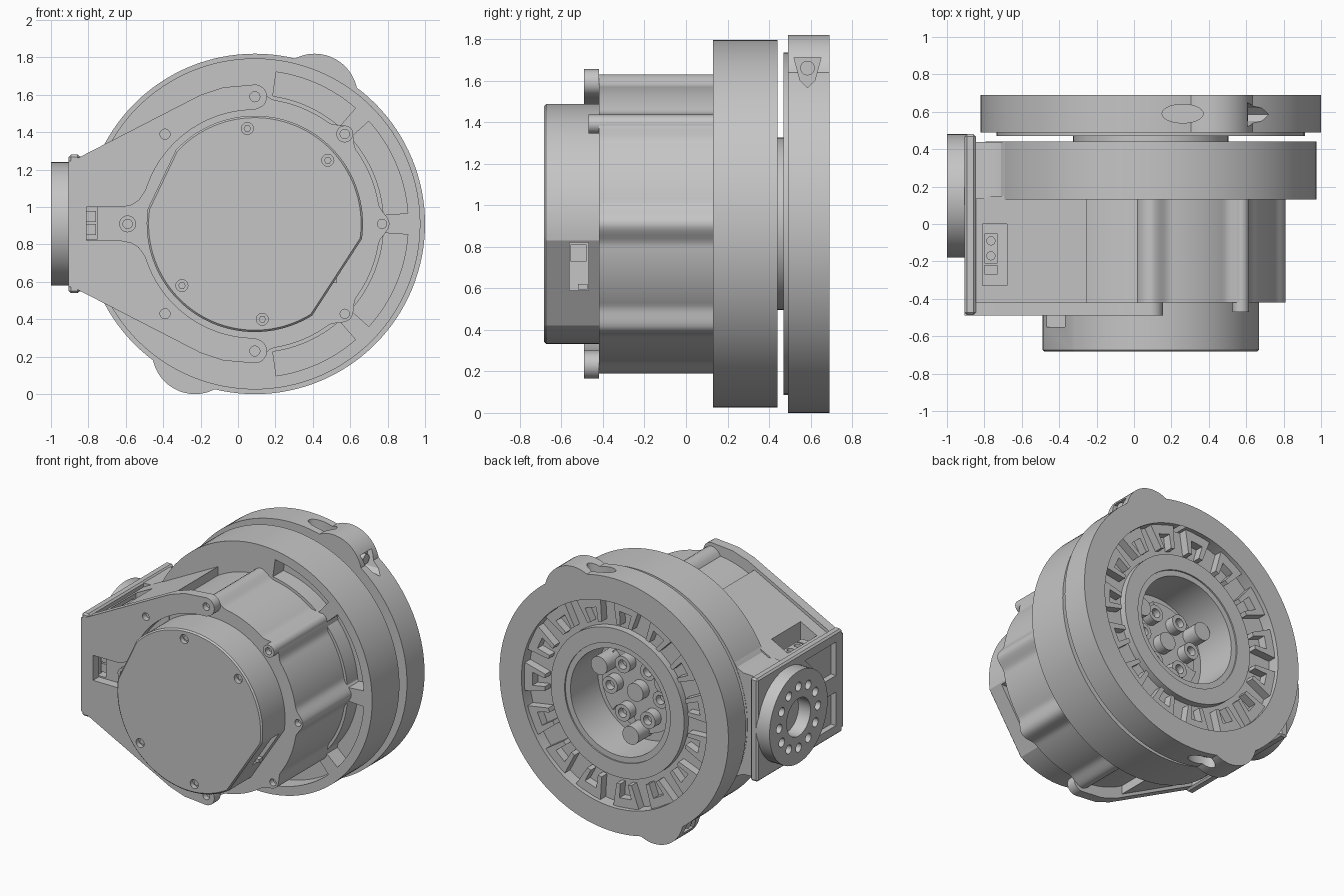
import bpy, bmesh
from math import sin, cos, radians

default = bpy.data.objects.get("Cube")
if default:
    bpy.data.objects.remove(default)

CX, CZ = 0.09, 0.91          # main axis, running along y

grey = bpy.data.materials.new("machined_grey")
grey.use_nodes = True
grey.diffuse_color = (0.56, 0.56, 0.56, 1)
shader = next(n for n in grey.node_tree.nodes if n.type == 'BSDF_PRINCIPLED')
shader.inputs["Base Color"].default_value = (0.56, 0.56, 0.56, 1)
shader.inputs["Roughness"].default_value = 0.6
parts = []


# ---- outline helpers ----
def polar(r, a, c=(CX, CZ)):
    return (c[0] + r * cos(radians(a)), c[1] + r * sin(radians(a)))


def arc(r, a0, a1, n=16, c=(CX, CZ)):
    return [polar(r, a0 + (a1 - a0) * i / n, c) for i in range(n + 1)]


def circle(r, c=(CX, CZ), n=96):
    return arc(r, 0, 360, n, c)[:-1]


def sector(r0, r1, a0, a1):
    return arc(r1, a0, a1) + arc(r0, a1, a0)


def rect(u0, u1, w0, w1):
    return [(u0, w0), (u1, w0), (u1, w1), (u0, w1)]


def mirrored(half):
    """Closed outline from a half given as offsets above the axis."""
    return [(x, CZ + h) for x, h in half] + [(x, CZ - h) for x, h in reversed(half)]


def opposite(pts):
    return [(2 * CX - x, 2 * CZ - z) for x, z in pts]


# ---- solid helpers ----
def prism(name, outlines, lo, hi, axis='y'):
    place = {'x': lambda u, w, d: (d, u, w),
             'y': lambda u, w, d: (u, d, w),
             'z': lambda u, w, d: (u, w, d)}[axis]
    bm = bmesh.new()
    for pts in outlines:
        a = [bm.verts.new(place(u, w, lo)) for u, w in pts]
        b = [bm.verts.new(place(u, w, hi)) for u, w in pts]
        bm.faces.new(a)
        bm.faces.new(b)
        for i in range(len(a)):
            j = (i + 1) % len(a)
            bm.faces.new((a[i], a[j], b[j], b[i]))
    bmesh.ops.recalc_face_normals(bm, faces=bm.faces)
    mesh = bpy.data.meshes.new(name)
    bm.to_mesh(mesh)
    bm.free()
    mesh.materials.append(grey)
    ob = bpy.data.objects.new(name, mesh)
    bpy.context.scene.collection.objects.link(ob)
    parts.append(ob)
    return ob


def apply_mods(ob):
    graph = bpy.context.evaluated_depsgraph_get()
    mesh = bpy.data.meshes.new_from_object(ob.evaluated_get(graph))
    ob.modifiers.clear()
    ob.data = mesh


def boolean(ob, outlines, lo, hi, axis='y', op='DIFFERENCE'):
    tool = prism("cutter", outlines, lo, hi, axis)
    mod = ob.modifiers.new("bool", 'BOOLEAN')
    mod.operation, mod.object, mod.solver = op, tool, 'EXACT'
    apply_mods(ob)
    parts.remove(tool)
    bpy.data.objects.remove(tool)


def chamfer(ob, width):
    mod = ob.modifiers.new("chamfer", 'BEVEL')
    mod.width, mod.segments, mod.limit_method = width, 1, 'ANGLE'
    mod.angle_limit = radians(50)
    apply_mods(ob)


# ---- rear output ring with two lobes ----
ring = prism("rear_ring", [circle(0.91, n=128)], 0.49, 0.69)
lobe = circle(0.23, (0.41, 1.59), 48)
for pts in (lobe, opposite(lobe)):
    boolean(ring, [pts], 0.49, 0.69, op='UNION')
boolean(ring, [circle(0.735)], 0.60, 0.8)
boolean(ring, [circle(0.38)], 0.3, 0.8)

# rim scoops and lobe screw pockets, repeated at half a turn
scoop = [(0.26 + 0.11 * cos(radians(a)), 0.59 + 0.05 * sin(radians(a))) for a in range(0, 360, 12)]
boolean(ring, [scoop], 1.74, 2, 'z')
boolean(ring, [[(2 * CX - x, y) for x, y in scoop]], -0.2, 0.08, 'z')
pocket = [(0.52, 1.71), (0.65, 1.71), (0.62, 1.6), (0.585, 1.565), (0.55, 1.6)]
boolean(ring, [pocket], 0.58, 0.85, 'x')
boolean(ring, [[(y, 2 * CZ - z) for y, z in pocket]], -0.67, 2 * CX - 0.58, 'x')
prism("lobe_screw_upper", [circle(0.035, (0.585, 1.66), 20)], 0.5, 0.61, 'x')
prism("lobe_screw_lower", [circle(0.035, (0.585, 0.16), 20)], 2 * CX - 0.61, 2 * CX - 0.5, 'x')

# U-shaped pads and the hub ring in the recess
pad = [(0.74, -8), (0.74, 8), (0.57, 6), (0.57, 3), (0.67, 4), (0.67, -4), (0.57, -3), (0.57, -6)]
prism("coupling_pads", [[polar(r, a + k * 24) for r, a in pad] for k in range(15)], 0.59, 0.66)
hub = prism("hub_ring", [circle(0.53)], 0.59, 0.65)
boolean(hub, [circle(0.42)], 0.64, 0.7)
boolean(hub, [circle(0.38)], 0.5, 0.7)

# spacer discs between ring and housing
for name, r, lo, hi in (("spacer_disc", 0.825, 0.47, 0.495), ("spacer_neck", 0.415, 0.43, 0.475)):
    disc = prism(name, [circle(r)], lo, hi)
    boolean(disc, [circle(0.38)], 0.3, 0.7)

# ---- main housing ----
housing = prism("housing", [circle(0.885, n=128)], 0.13, 0.44)
boolean(housing, [circle(0.38)], 0.33, 0.5)
for a, b in ((49, 82), (4, 42), (-42, -4), (-82, -49)):
    boolean(housing, [sector(0.69, 0.82, a, b)], 0, 0.25)

# gear carrier and studs inside the bore
carrier = prism("carrier_plate", [circle(0.31, n=64)], 0.32, 0.38)
boolean(carrier, [circle(0.09, polar(0.28, a), 24) for a in (60, 180, 300)], 0.345, 0.5)
studs = prism("carrier_studs", [circle(0.06, polar(0.2, a), 24) for a in range(0, 360, 60)], 0.36, 0.45)
boolean(studs, [circle(0.033, polar(0.2, a), 16) for a in range(0, 360, 60)], 0.40, 0.5)
prism("large_pins", [circle(0.065, polar(0.29, a), 24) for a in (30, 150, 270)], 0.32, 0.5)
prism("centre_stud", [circle(0.065, n=24)], 0.36, 0.45)


# ---- motor body with flared ribs ----
def rib_radius(a):
    d = abs((a + 22.5) % 45 - 22.5)
    t = max(0, 1 - d / 9) if a <= 95 or a >= 265 else 0
    return 0.67 + 0.05 * t * t * (3 - 2 * t)


body = prism("motor_body", [[polar(rib_radius(a * 1.5), a * 1.5) for a in range(240)]], -0.42, 0.26)
boolean(body, [circle(0.025, polar(0.68, a), 16) for a in (-45, 0)], -0.5, -0.38)
boss = prism("upper_screw_boss", [circle(0.045, polar(0.68, 45), 24)], -0.47, 0.2)
boolean(boss, [circle(0.025, polar(0.68, 45), 16)], -0.5, -0.43)

# ---- side bracket ----
wedge = prism("bracket_body", [mirrored([(-0.86, 0.325), (-0.25, 0.64)])], -0.425, 0.15)
boolean(wedge, [rect(-0.81, -0.68, -0.33, 0)], 1.18, 1.5, 'z')
boolean(wedge, [rect(-0.82, -0.75, 0.83, 1)], -0.5, -0.33)
boolean(wedge, [circle(0.5)], -0.5, 0.2)
prism("bracket_back", [mirrored([(-0.86, 0.36), (-0.76, 0.365), (-0.71, 0.39), (-0.66, 0.46), (-0.5, 0.58)])],
      0.135, 0.438)

outer = [(-0.905, 0.335), (-0.87, 0.345), (-0.2, 0.69), (-0.08, 0.73), (0.09, 0.745)]
tip = arc(0.065, 80, -70, 10, (CX, 0.68))
inner = [(x, z - CZ) for x, z in arc(0.61, 90, 163, 24)]
neck = [(-0.53, 0.125), (-0.57, 0.1), (-0.62, 0.09), (-0.81, 0.09)]
plate = prism("front_plate", [mirrored(outer + tip + inner + neck)], -0.49, -0.42)
holes = [(-0.39, 1.39), (-0.39, 0.43), (CX, 1.59), (CX, 0.23)]
boolean(plate, [circle(0.027, c, 20) for c in holes], -0.6, -0.45)
stud = prism("neck_stud", [circle(0.045, (-0.59, CZ), 24)], -0.46, -0.4)
boolean(stud, [circle(0.025, (-0.59, CZ), 16)], -0.5, -0.43)

# connectors in the bracket pockets
plug = prism("top_connector", [rect(-0.8, -0.73, -0.21, -0.05), rect(-0.8, -0.73, -0.27, -0.22)], 1.1, 1.24, 'z')
boolean(plug, [circle(0.022, (-0.765, y), 16) for y in (-0.09, -0.17)], 1.22, 1.3, 'z')
prism("front_connector", [rect(-0.81, -0.76, z, z + 0.06) for z in (0.85, 0.92)], -0.4, -0.32)

# ---- end plate and side flange ----
end = prism("end_plate", [mirrored([(-0.905, 0.37), (-0.845, 0.37)])], -0.485, 0.48)
chamfer(end, 0.012)
corner = [(-0.41, 0.30), (-0.06, 0.30), (-0.19, 0.17), (-0.23, 0.06), (-0.41, 0.06)]
boolean(end, [[(y, CZ + s * h) for y, h in corner] for s in (1, -1)], -1, -0.865, 'x')

FC = (0.15, CZ)
flange = prism("side_flange", [circle(0.33, FC, 64)], -1, -0.86, 'x')
boolean(flange, [circle(0.135, FC, 40)], -1.1, -0.88, 'x')
boolean(flange, [circle(0.032, polar(0.22, a, FC), 16) for a in range(0, 360, 30)], -1.1, -0.93, 'x')

# ---- front cap with two flats ----
cap = prism("front_cap", [arc(0.578, -8, 137, 60) + arc(0.578, 172, 302, 54)], -0.683, -0.41)
chamfer(cap, 0.01)
screws = [(0.05, 1.42), (0.48, 1.25), (-0.30, 0.58), (0.13, 0.40)]
boolean(cap, [circle(0.032, c, 20) for c in screws], -0.7, -0.65)
prism("cap_screws", [circle(0.02, c, 6) for c in screws], -0.66, -0.64)
boolean(cap, [rect(-0.56, -0.47, 0.59, 0.82)], 0.48, 0.75, 'x')
boolean(cap, [rect(-0.55, -0.48, 1.02, 1.23)], -0.6, -0.36, 'x')
prism("cap_connector", [rect(-0.555, -0.48, 0.73, 0.81), rect(-0.52, -0.475, 0.595, 0.62)], 0.46, 0.53, 'x')

# ---- smooth shading with sharp edges kept ----
bpy.ops.object.select_all(action='DESELECT')
for ob in parts:
    ob.select_set(True)
bpy.context.view_layer.objects.active = parts[0]
bpy.ops.object.shade_smooth_by_angle(angle=radians(25))
